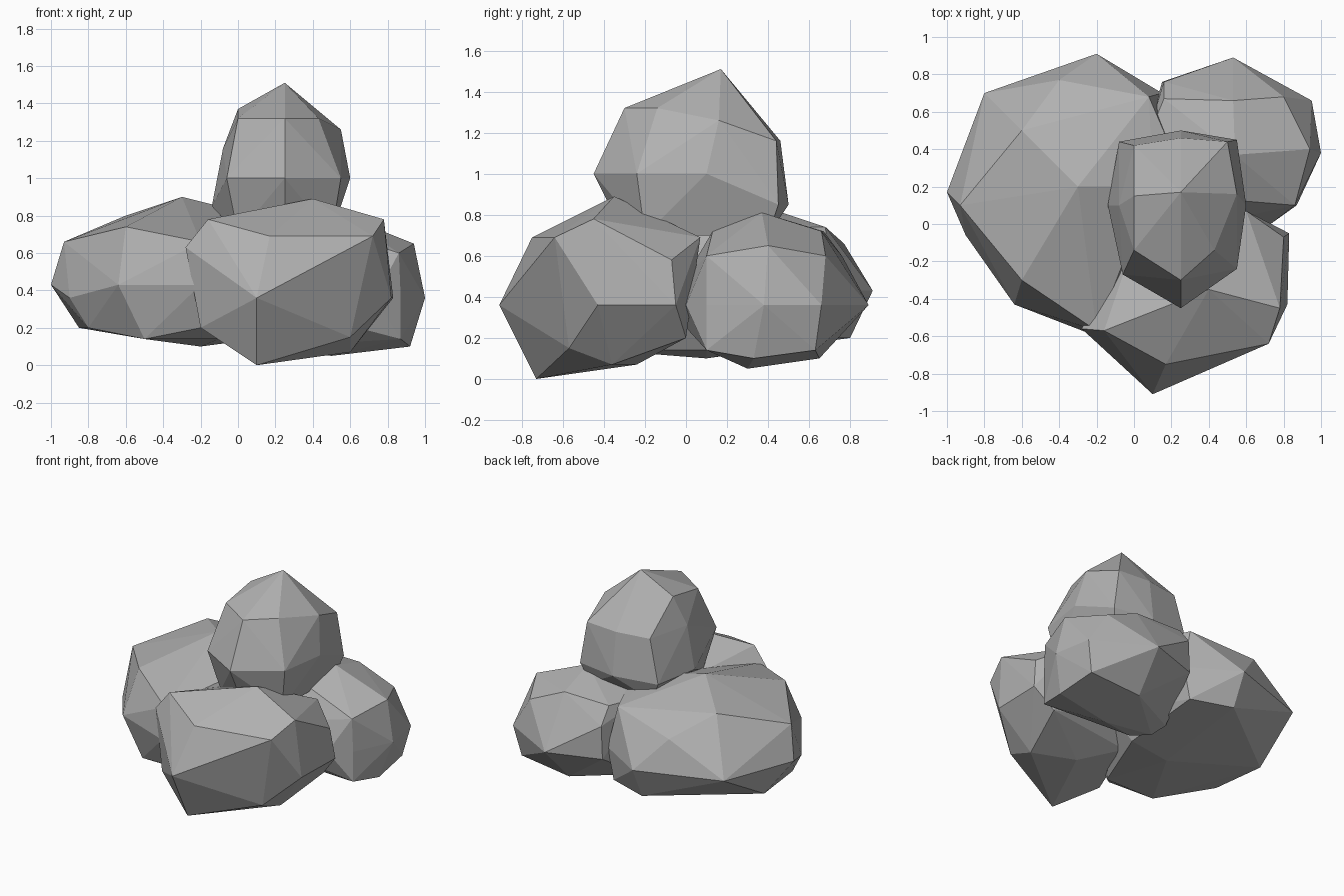
import bpy
import bmesh
import math

# Remove only the default cube
default_cube = bpy.data.objects.get("Cube")
if default_cube is not None:
    bpy.data.objects.remove(default_cube, do_unlink=True)

# One plain stone colour
stone = bpy.data.materials.new("stone grey")
stone.use_nodes = True
grey = .44
stone_colour = (grey, grey, grey, 1)
stone.diffuse_color = stone_colour
stone_shader = stone.node_tree.nodes["Principled BSDF"]
stone_shader.inputs["Base Color"].default_value = stone_colour


def make_boulder(name, layers):
    """Wrap a faceted shell around level cross-sections, keyed by height."""
    mesh = bpy.data.meshes.new(name)
    bm = bmesh.new()
    for height, outline in layers.items():
        for x, y in outline:
            bm.verts.new((x, y, height))
    hull = bmesh.ops.convex_hull(bm, input=bm.verts[:])
    unused = set(hull["geom_interior"]) | set(hull["geom_unused"])
    loose = [item for item in unused if isinstance(item, bmesh.types.BMVert)]
    bmesh.ops.delete(bm, geom=loose, context="VERTS")

    # Merge nearly flat triangles into larger facets
    bmesh.ops.dissolve_limit(bm, angle_limit=math.radians(2),
                             verts=bm.verts[:], edges=bm.edges[:])
    bmesh.ops.recalc_face_normals(bm, faces=bm.faces[:])
    bm.to_mesh(mesh)
    bm.free()
    mesh.materials.append(stone)
    boulder = bpy.data.objects.new(name, mesh)
    bpy.context.scene.collection.objects.link(boulder)


# Tall boulder resting on the pile
make_boulder("top_boulder", {
    1.51: [(.25, .17)],
    1.37: [(0, .15)],
    1.32: [(0, -.14), (.25, -.3), (.43, -.14)],
    1.26: [(.55, .16)],
    1.16: [(.5, .44), (.25, .46), (0, .42), (-.08, .1)],
    1: [(-.06, -.27), (.25, -.45), (.55, -.24), (.6, .1)],
    .85: [(.55, .45), (.25, .5), (-.08, .44), (-.14, .1)],
    .7: [(0, -.2), (.25, -.3), (.5, -.2), (.5, .4), (0, .4)],
})

# Widest boulder, stretched sideways at the bottom of the pile
make_boulder("wide_boulder", {
    .9: [(-.3, .2)],
    .8: [(-.6, .5), (.1, .2)],
    .74: [(-.6, -.3), (.08, .68), (.2, .4)],
    .66: [(-.93, .1), (-.4, .77), (-.2, -.57)],
    .43: [(-1, .17), (-.64, -.43), (-.2, .91), (-.8, .7), (-.2, -.6),
          (.15, .7)],
    .36: [(-.9, -.06), (.2, 0)],
    .2: [(-.8, -.1), (-.85, .3), (-.2, .8), (.1, .7), (-.2, -.5)],
    .14: [(-.5, -.4), (-.1, -.4), (.1, .1)],
    .1: [(-.2, .1)],
})

# Rounded boulder behind the pile
make_boulder("back_boulder", {
    .81: [(.54, .37)],
    .72: [(.53, .66), (.16, .67), (.5, .13), (.05, .4)],
    .65: [(.94, .4)],
    .6: [(.8, .68), (.86, .1), (.16, .76)],
    .5: [(.4, 0)],
    .36: [(1, .38), (.95, .66), (.53, .89), (.87, .1), (.73, 0), (.1, .2),
          (.15, .76)],
    .25: [(.45, 0)],
    .14: [(.9, .63), (.87, .1), (.06, .4)],
    .1: [(.92, .33), (.5, .65), (.2, .2), (.1, .3)],
    .05: [(.5, .3)],
})

# Pointed boulder at the front
make_boulder("front_boulder", {
    .89: [(.4, -.35)],
    .78: [(-.16, -.57), (.78, -.45)],
    .69: [(.17, -.75), (.72, -.64), (.6, .07), (0, -.1)],
    .63: [(-.28, -.56)],
    .58: [(.8, -.44), (.8, -.07)],
    .36: [(.1, -.91), (.82, -.43), (.83, -.05), (0, 0)],
    .2: [(-.2, -.6), (.7, 0), (0, -.1)],
    .15: [(.6, -.57)],
    .07: [(.6, -.36), (.3, -.24)],
    0: [(.1, -.73)],
})
